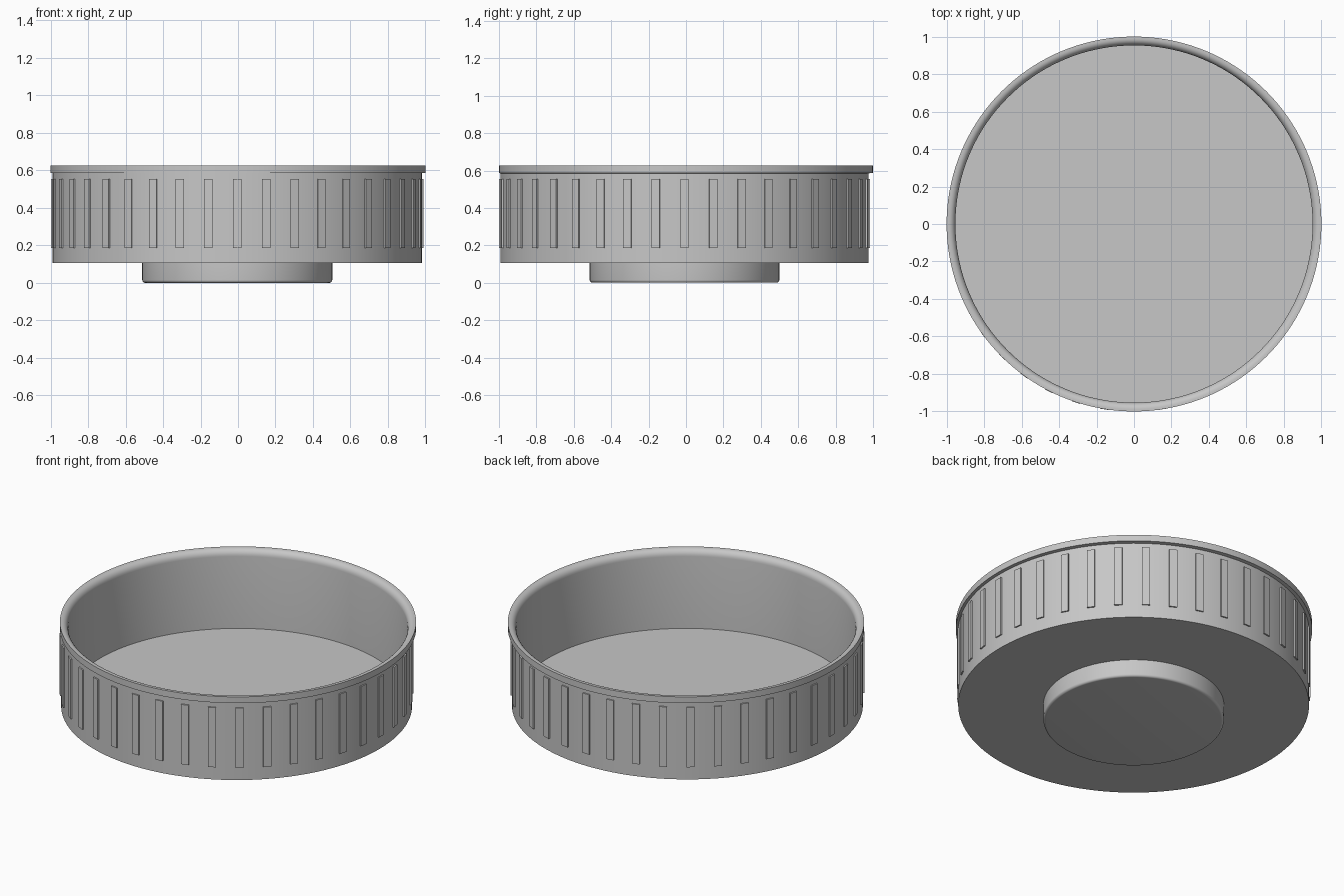
import bpy, bmesh
from math import sin, cos, pi, radians
from mathutils import Matrix, Vector

old = bpy.data.objects.get("Cube")
if old:
    bpy.data.objects.remove(old, do_unlink=True)

SHIFT = Vector((-0.004, -0.008, 0))   # lower body sits slightly off the rim centre
NONE = Vector((0, 0, 0))
SEGMENTS = 144

grey = bpy.data.materials.new("plain_grey")
grey.use_nodes = True
COLOUR = (0.57, 0.57, 0.57, 1)
grey.diffuse_color = COLOUR
grey.node_tree.nodes["Principled BSDF"].inputs["Base Color"].default_value = COLOUR


def finish(name, bm, smooth):
    bmesh.ops.recalc_face_normals(bm, faces=bm.faces)
    mesh = bpy.data.meshes.new(name)
    bm.to_mesh(mesh)
    bm.free()
    mesh.materials.append(grey)
    obj = bpy.data.objects.new(name, mesh)
    bpy.context.collection.objects.link(obj)
    if smooth:
        bpy.ops.object.select_all(action="DESELECT")
        obj.select_set(True)
        bpy.context.view_layer.objects.active = obj
        bpy.ops.object.shade_smooth_by_angle(angle=radians(30))
    return obj


def lathe(name, rows):
    """Join rings of (radius, height, centre), capping the first and last."""
    bm = bmesh.new()
    rings = []
    for r, z, centre in rows:
        rings.append([bm.verts.new(centre + Vector((r * cos(a), r * sin(a), z)))
                      for a in (2 * pi * i / SEGMENTS for i in range(SEGMENTS))])
    for low, high in zip(rings, rings[1:]):
        for i in range(SEGMENTS):
            j = (i + 1) % SEGMENTS
            bm.faces.new((low[i], low[j], high[j], high[i]))
    bm.faces.new(rings[0])
    bm.faces.new(rings[-1])
    return finish(name, bm, True)


def arc(cx, cz, rx, rz, start, end, centre, steps=6):
    angles = [radians(start + (end - start) * i / steps) for i in range(steps + 1)]
    return [(cx + rx * cos(a), cz + rz * sin(a), centre) for a in angles]


# Cup with a rounded foot, a lipped rim and a hollow inside
foot = arc(0.492, 0.015, 0.015, 0.015, -90, 0, SHIFT) + [(0.507, 0.106, SHIFT)]
wall = [(0.985, 0.106, SHIFT), (0.985, 0.585, SHIFT)]
lip = [(1.0, 0.587, NONE), (1.0, 0.626, NONE)]
inside = arc(0.988, 0.586, 0.035, 0.04, 90, 180, NONE) + [(0.953, 0.14, NONE)]
lathe("cup_body", foot + wall + lip + inside)

# Grip ribs around the outer wall
RIBS = 40
bm = bmesh.new()
for k in range(RIBS):
    place = (Matrix.Translation(SHIFT + Vector((0, 0, 0.37)))
             @ Matrix.Rotation(2 * pi * k / RIBS, 4, "Z")
             @ Matrix.Translation((0.982, 0, 0))
             @ Matrix.Diagonal((0.022, 0.045, 0.37, 1)))
    bmesh.ops.create_cube(bm, size=1, matrix=place)
finish("grip_ribs", bm, False)
